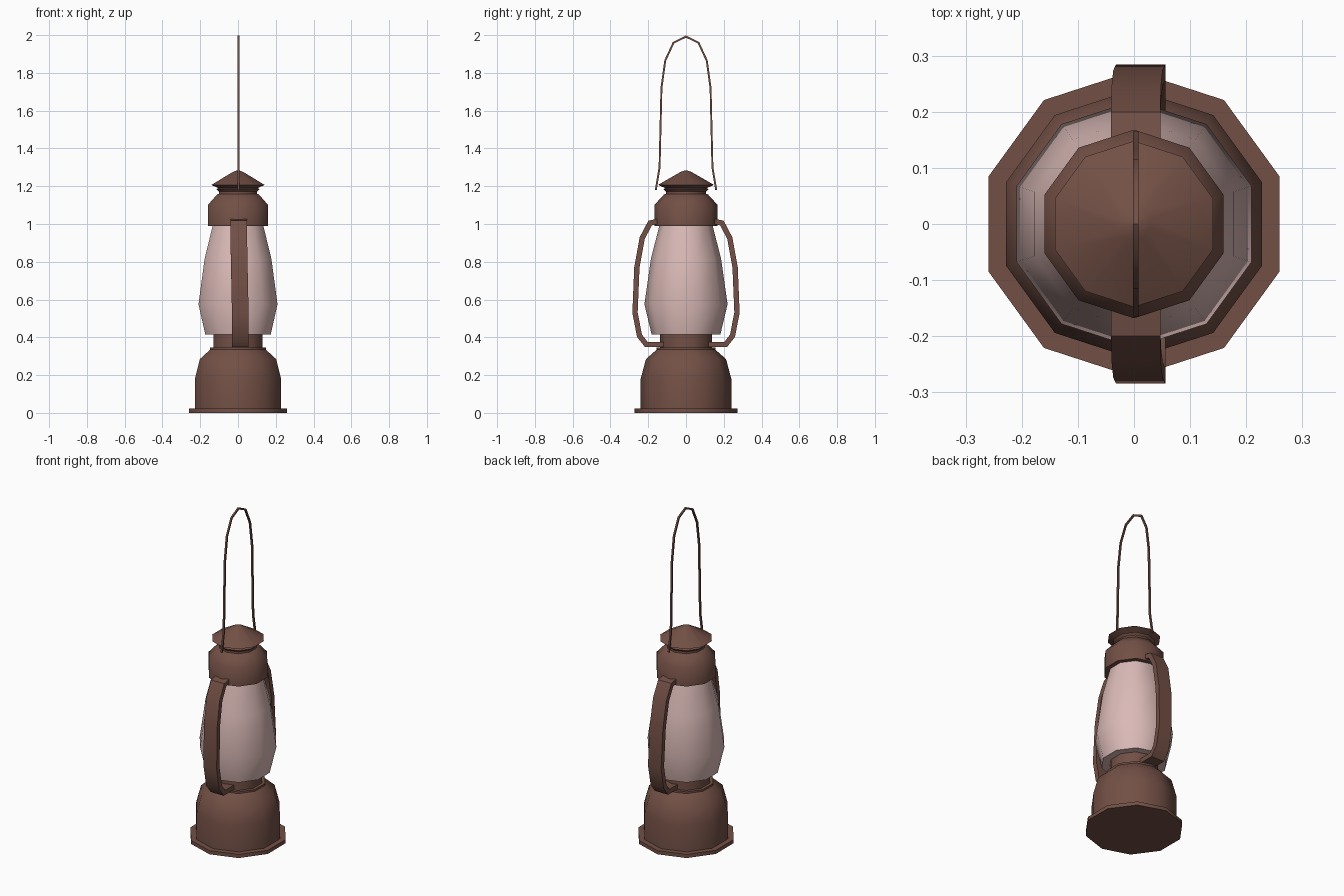
import bpy, bmesh, math
from mathutils import Vector

if "Cube" in bpy.data.objects:
    bpy.data.objects.remove(bpy.data.objects["Cube"])


def material(name, rgb):
    m = bpy.data.materials.new(name)
    m.diffuse_color = (*rgb, 1)
    m.use_nodes = True
    m.node_tree.nodes["Principled BSDF"].inputs["Base Color"].default_value = m.diffuse_color
    return m


METAL = material("brown_metal", (0.17, 0.08, 0.06))
GLASS = material("frosted_glass", (0.70, 0.49, 0.47))


def finish(bm, name, mat, angle=42):
    bmesh.ops.recalc_face_normals(bm, faces=bm.faces)
    me = bpy.data.meshes.new(name)
    bm.to_mesh(me)
    bm.free()
    ob = bpy.data.objects.new(name, me)
    bpy.context.collection.objects.link(ob)
    me.materials.append(mat)
    bpy.context.view_layer.objects.active = ob
    ob.select_set(True)
    bpy.ops.object.shade_smooth_by_angle(angle=math.radians(angle))
    ob.select_set(False)
    return ob


def skin(bm, rings, caps):
    n = len(rings[0])
    for a, b in zip(rings, rings[1:]):
        for i in range(n):
            j = (i + 1) % n
            bm.faces.new((a[i], a[j], b[j], b[i]))
    if caps:
        bm.faces.new(rings[0])
        bm.faces.new(rings[-1])


def lathe(name, profile, mat, caps=True, n=10):
    """Ten-sided turned part with a corner pointing along y."""
    bm = bmesh.new()
    rings = []
    for r, z in profile:
        angs = [math.pi / 2 + math.tau * i / n for i in range(n)]
        rings.append([bm.verts.new((r * math.cos(a), r * math.sin(a), z)) for a in angs])
    skin(bm, rings, caps)
    return finish(bm, name, mat)


def sweep(name, path, section, side=1):
    """Sweep a section (x, offset in the yz plane) along (x, y, z) points."""
    bm = bmesh.new()
    pts = [Vector((x, y * side, z)) for x, y, z in path]
    rings = []
    for i, p in enumerate(pts):
        d0 = (p - pts[max(i - 1, 0)]).normalized()
        d1 = (pts[min(i + 1, len(pts) - 1)] - p).normalized()
        t = (d0 + d1).normalized()
        nrm = Vector((0, -t.z, t.y)).normalized()
        k = 1 / max(nrm.dot(Vector((0, -d1.z, d1.y))), 0.7) if d1.length and d0.length else 1
        rings.append([bm.verts.new(p + Vector((u, 0, 0)) + nrm * v * k) for u, v in section])
    skin(bm, rings, True)
    return finish(bm, name, METAL)


# Fuel tank with foot flange and burner neck
lathe("fuel_tank", [(0.273, 0), (0.273, 0.022), (0.24, 0.022), (0.24, 0.18),
                    (0.212, 0.285), (0.155, 0.335), (0.155, 0.346),
                    (0.137, 0.346), (0.137, 0.425)], METAL)

# Glass globe
lathe("globe", [(0.135, 0.415), (0.182, 0.415), (0.22, 0.575), (0.186, 0.815), (0.14, 0.995)],
      GLASS, caps=False)

# Hood and chimney roof
lathe("hood", [(0.168, 0.99), (0.168, 1.10), (0.116, 1.157), (0.107, 1.16),
               (0.107, 1.172), (0.12, 1.185), (0.11, 1.19), (0.148, 1.207),
               (0.03, 1.275), (0.008, 1.283)], METAL)

# Flat side arms
arm_path = [(0.003, 0.14, 1.015), (0.003, 0.19, 1.005), (0.004, 0.232, 0.925),
            (0.007, 0.26, 0.77), (0.012, 0.27, 0.53), (0.012, 0.246, 0.408),
            (0.012, 0.21, 0.362), (0.012, 0.12, 0.362)]
arm_section = [(-0.044, -0.014), (0.044, -0.014), (0.044, 0.014), (-0.044, 0.014)]
for nm, side in (("arm_back", 1), ("arm_front", -1)):
    sweep(nm, arm_path, arm_section, side)

# Wire carrying bail
half = [(0.16, 1.18), (0.14, 1.30), (0.13, 1.72), (0.11, 1.865), (0.066, 1.96)]
bail = [(0.003, -y, z) for y, z in half] + [(0.003, 0, 1.992)] + \
       [(0.003, y, z) for y, z in reversed(half)]
wire = [(0.007 * math.cos(a), 0.007 * math.sin(a))
        for a in (math.pi / 4 + math.pi / 2 * i for i in range(4))]
sweep("bail", bail, wire)
